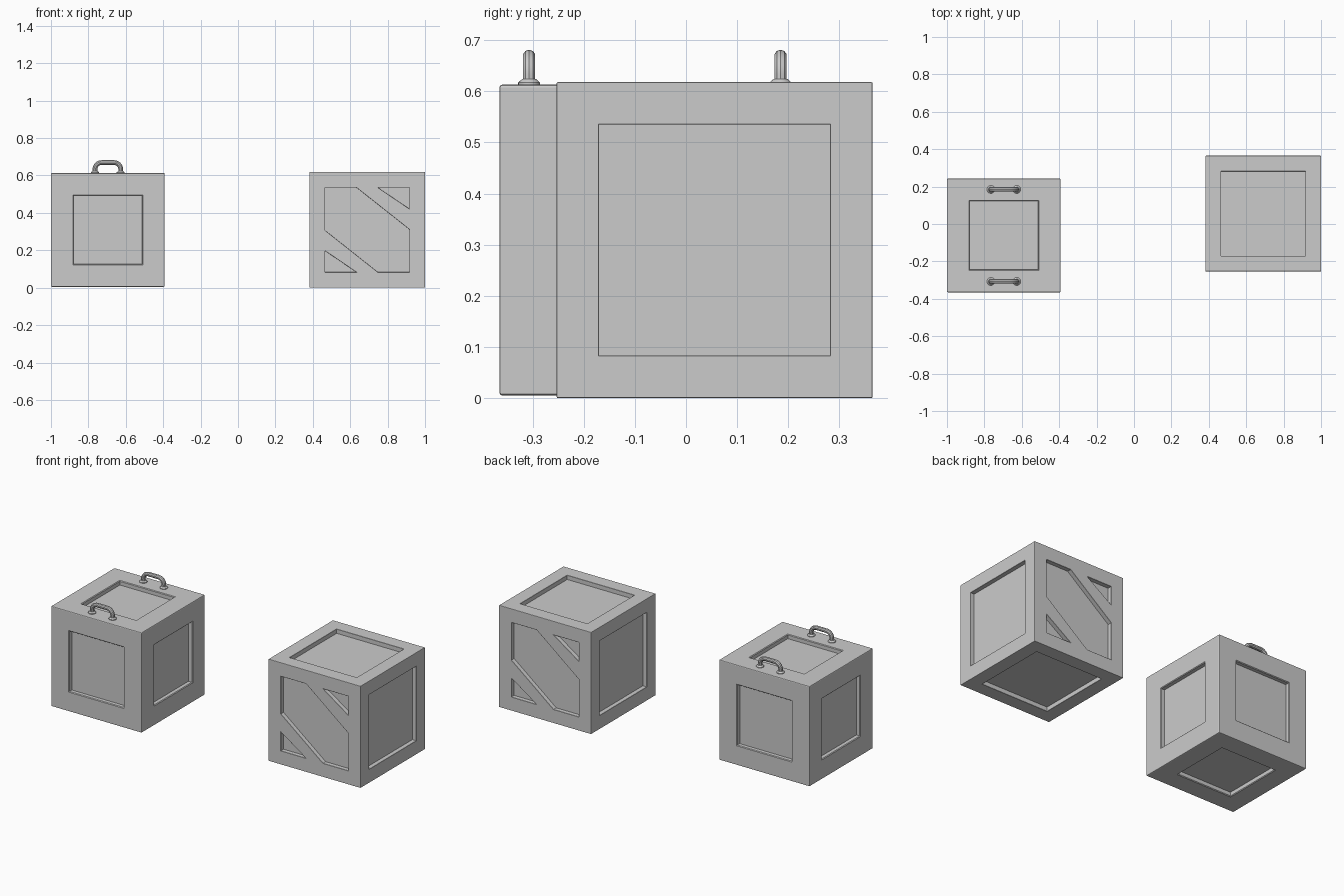
import bpy, bmesh, math
from mathutils import Matrix, Vector

if "Cube" in bpy.data.objects:
    bpy.data.objects.remove(bpy.data.objects["Cube"])

DEPTH = 0.026


def link(name, bm):
    bmesh.ops.recalc_face_normals(bm, faces=bm.faces)
    me = bpy.data.meshes.new(name)
    bm.to_mesh(me)
    bm.free()
    ob = bpy.data.objects.new(name, me)
    bpy.context.collection.objects.link(ob)
    return ob


def activate(ob):
    bpy.ops.object.select_all(action='DESELECT')
    ob.select_set(True)
    bpy.context.view_layer.objects.active = ob


def offset(poly, d):
    # grow a counter-clockwise convex outline by d
    out = []
    n = len(poly)
    for i in range(n):
        p = Vector(poly[i])
        a = (p - Vector(poly[i - 1])).normalized()
        b = (Vector(poly[(i + 1) % n]) - p).normalized()
        na, nb = Vector((a.y, -a.x)), Vector((b.y, -b.x))
        out.append(p + (na + nb) * d / (1 + na.dot(nb)))
    return out


def add_pocket(bm, poly, half, mat, rim):
    # prism with a flared mouth, cutting into the face at distance half
    layers = [(half - DEPTH, 0), (half - rim, 0), (half, rim), (half + 0.05, rim)]
    rings = [[bm.verts.new(mat @ Vector((p.x, p.y, z))) for p in offset(poly, d)]
             for z, d in layers]
    bm.faces.new(rings[0])
    bm.faces.new(rings[-1])
    for r0, r1 in zip(rings, rings[1:]):
        for i in range(len(poly)):
            j = (i + 1) % len(poly)
            bm.faces.new((r0[i], r0[j], r1[j], r1[i]))


def rot(deg, axis):
    return Matrix.Rotation(math.radians(deg), 4, axis)


SIDES = [rot(90 * k, 'Z') @ rot(90, 'X') for k in range(4)]
FACES = SIDES + [Matrix.Identity(4), rot(180, 'X')]


def square(h):
    return [(-h, -h), (h, -h), (h, h), (-h, h)]


def crate(name, centre, half, patterns, rim, bevel):
    bm = bmesh.new()
    bmesh.ops.create_cube(bm, size=2 * half)
    bmesh.ops.bevel(bm, geom=bm.edges[:], offset=bevel, segments=2,
                    profile=0.5, affect='EDGES')
    body = link(name, bm)
    bm = bmesh.new()
    for mat, polys in zip(FACES, patterns):
        for poly in polys:
            add_pocket(bm, poly, half, mat, rim)
    cutter = link(name + "_cutter", bm)
    cutter.hide_render = True
    mod = body.modifiers.new("pockets", 'BOOLEAN')
    mod.operation = 'DIFFERENCE'
    mod.solver = 'EXACT'
    mod.object = cutter
    activate(body)
    bpy.ops.object.modifier_apply(modifier=mod.name)
    bpy.data.objects.remove(cutter)
    body.location = centre
    return body


# plain crate with square panels
H1 = 0.304
C1 = Vector((-1 + H1, -0.365 + H1, 0.309))
crate("handled_crate", C1, H1, [[square(0.183)]] * 6, 0.004, 0.005)

# braced crate: front and back have two diagonal braces
H2 = 0.309
P = 0.226
hexagon = [(-P, P), (-P, -0.002), (0.057, -P), (P, -P), (P, 0.002), (-0.057, P)]
corner = [(0.058, P), (P, 0.112), (P, P)]
braced = [hexagon, corner, [(-x, -y) for x, y in corner]]
plain = [square(P)]
crate("braced_crate", (1 - H2, 0.365 - H2, H2), H2,
      [braced, plain, braced, plain, plain, plain], 0.001, 0.002)

# lifting handles with flared feet
LEG, TUBE, BEND, TOP = 0.069, 0.0125, 0.036, 0.669


def handle(name, y):
    base = C1.z + H1
    pts = [(-LEG, base - 0.003)]
    for cx, start in ((-LEG + BEND, 180), (LEG - BEND, 90)):
        for i in range(9):
            a = math.radians(start - 90 * i / 8)
            pts.append((cx + BEND * math.cos(a), TOP - BEND + BEND * math.sin(a)))
    pts.append((LEG, base - 0.003))
    cu = bpy.data.curves.new(name, 'CURVE')
    cu.dimensions = '3D'
    cu.bevel_depth = TUBE
    cu.bevel_resolution = 3
    cu.use_fill_caps = True
    sp = cu.splines.new('POLY')
    sp.points.add(len(pts) - 1)
    for q, (x, z) in zip(sp.points, pts):
        q.co = (C1.x + x, y, z, 1)
    ob = bpy.data.objects.new(name, cu)
    bpy.context.collection.objects.link(ob)
    activate(ob)
    bpy.ops.object.convert(target='MESH')
    bpy.ops.object.shade_smooth_by_angle()
    bm = bmesh.new()
    for s in (-1, 1):
        for r0, r1, z0, z1 in ((0.0215, 0.0215, -0.002, 0.004), (0.0215, 0.014, 0.004, 0.011)):
            bmesh.ops.create_cone(
                bm, cap_ends=True, segments=20, radius1=r0, radius2=r1, depth=z1 - z0,
                matrix=Matrix.Translation((C1.x + s * LEG, y, base + (z0 + z1) / 2)))
    activate(link(name + "_feet", bm))
    bpy.ops.object.shade_smooth_by_angle()


handle("front_handle", C1.y - 0.246)
handle("back_handle", C1.y + 0.246)
